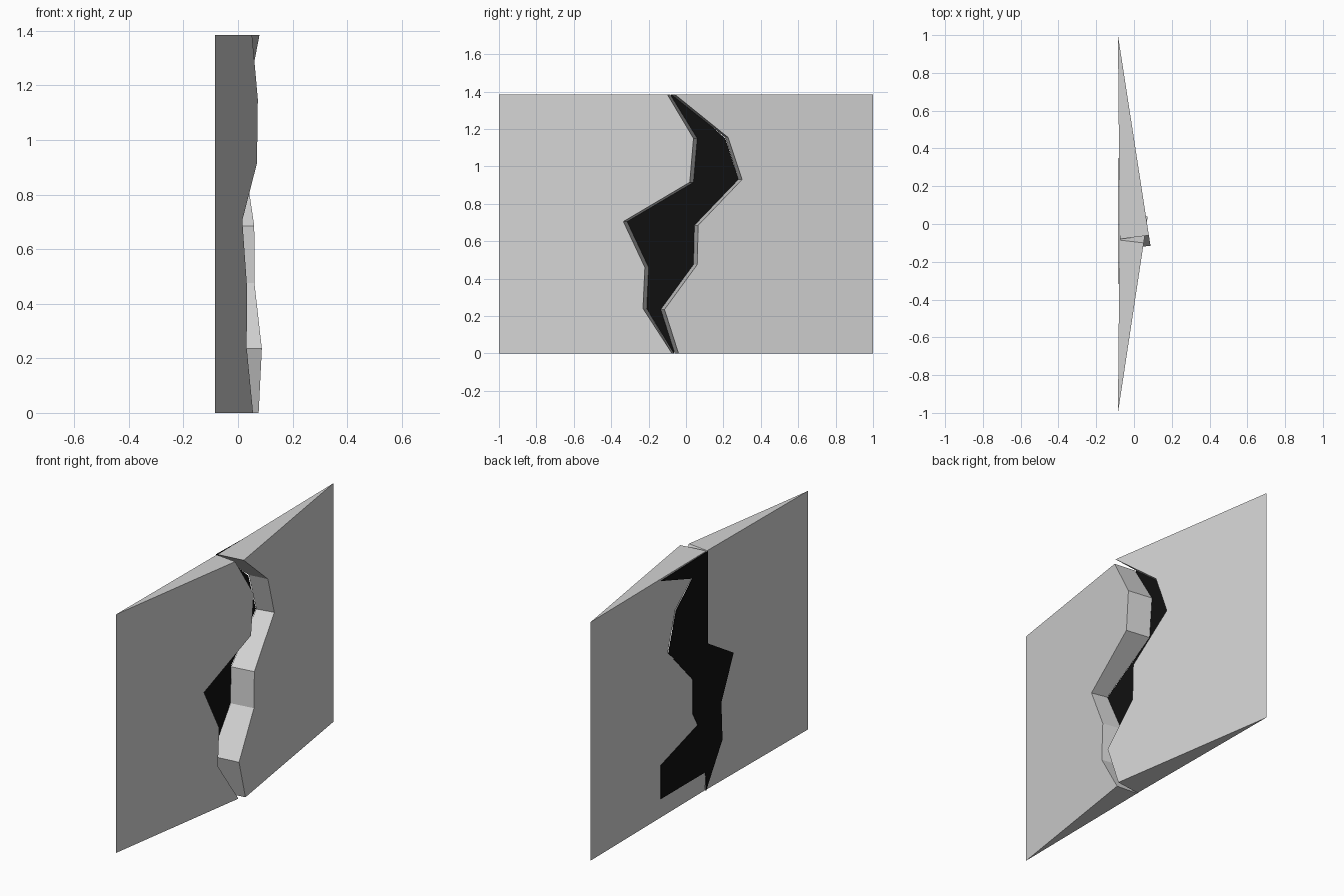
import bpy
import bmesh

cube = bpy.data.objects.get("Cube")
if cube:
    bpy.data.objects.remove(cube, do_unlink=True)

HEIGHT = 1.385
EDGE_X = -0.085


def material(name, value):
    mat = bpy.data.materials.new(name)
    mat.use_nodes = True
    color = (value, value, value, 1)
    mat.diffuse_color = color
    bsdf = mat.node_tree.nodes["Principled BSDF"]
    bsdf.inputs["Base Color"].default_value = color
    bsdf.inputs["Roughness"].default_value = 0.9
    return mat


def finish(name, bm, mat):
    bmesh.ops.recalc_face_normals(bm, faces=bm.faces)
    mesh = bpy.data.meshes.new(name)
    bm.to_mesh(mesh)
    bm.free()
    mesh.materials.append(mat)
    obj = bpy.data.objects.new(name, mesh)
    bpy.context.collection.objects.link(obj)


def slab(name, side, slope, crack, mat):
    """Wedge thin at its outer edge, with a jagged wall; crack = (z, front y, back y)."""
    bm = bmesh.new()

    def vert(y, z, lean):
        return bm.verts.new((EDGE_X + lean * (1 - side * y), y, z))

    front = [vert(yf, z, slope) for z, yf, yb in crack]
    back = [vert(yb, z, 0.009) for z, yf, yb in crack]
    low, high = vert(side, 0, 0), vert(side, HEIGHT, 0)
    bm.faces.new([low] + front + [high])
    bm.faces.new([low] + back + [high])
    bm.faces.new((low, front[0], back[0]))
    bm.faces.new((high, front[-1], back[-1]))
    for i in range(len(crack) - 1):
        bm.faces.new((front[i], front[i + 1], back[i + 1], back[i]))
    finish(name, bm, mat)


def backing(name, outline, x, thickness, mat):
    bm = bmesh.new()
    face = bm.faces.new([bm.verts.new((x, y, z)) for y, z in outline])
    new = bmesh.ops.extrude_face_region(bm, geom=[face])["geom"]
    moved = [v for v in new if isinstance(v, bmesh.types.BMVert)]
    bmesh.ops.translate(bm, verts=moved, vec=(thickness, 0, 0))
    finish(name, bm, mat)


stone = material("pale grey", 0.65)
dark = material("black", 0.005)

# Two slabs meeting at the jagged crack
slab("front_slab", -1, 0.1515, [
    (0, -0.075, -0.065), (0.24, -0.23, -0.21), (0.46, -0.22, -0.20),
    (0.705, -0.335, -0.315), (0.915, 0.02, 0.04), (1.15, 0.04, 0.06),
    (HEIGHT, -0.10, -0.085)], stone)
slab("rear_slab", 1, 0.1545, [
    (0, -0.04, -0.06), (0.235, -0.115, -0.135), (0.475, 0.06, 0.04),
    (0.685, 0.065, 0.045), (0.93, 0.30, 0.28), (1.155, 0.225, 0.21),
    (HEIGHT, -0.06, -0.08)], stone)

# Dark sheet closing the crack from behind
backing("crack_backing", [
    (-0.065, 0), (-0.215, 0.24), (-0.205, 0.46), (-0.318, 0.705),
    (-0.08, 0.85), (-0.08, HEIGHT), (0.35, 1.376), (0.06, 1.28),
    (0.21, 1.15), (0.28, 0.93), (0.055, 0.69), (0.055, 0.49),
    (0.01, 0.41), (0.35, 0.305), (0.35, 0.11), (-0.06, 0.11)],
    -0.084, 0.003, dark)
